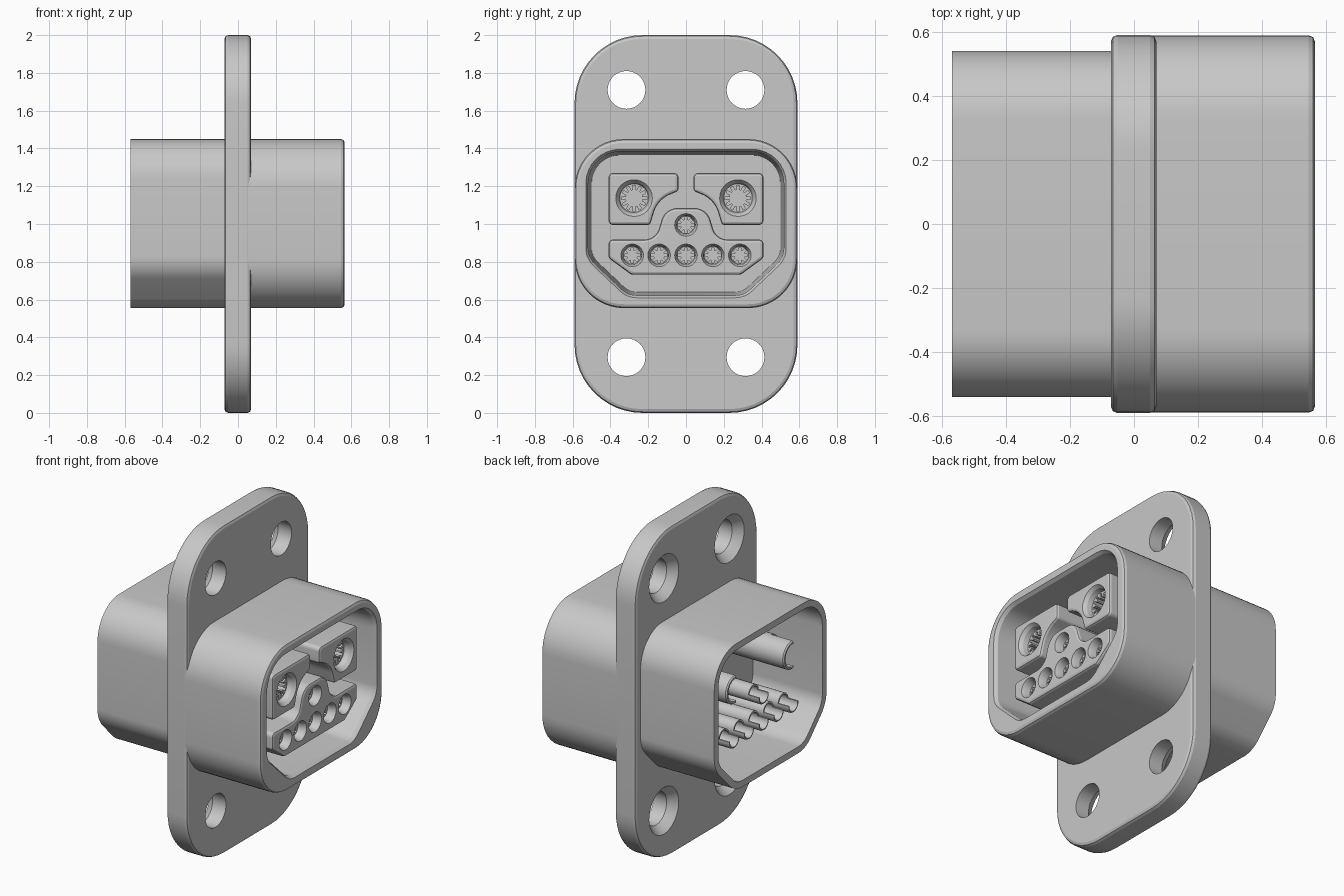
import bpy, bmesh, math
from mathutils import Vector

cube = bpy.data.objects.get("Cube")
if cube:
    bpy.data.objects.remove(cube)

grey = bpy.data.materials.new("plain_grey")
grey.use_nodes = True
COLOUR = (0.58, 0.58, 0.58, 1)
grey.diffuse_color = COLOUR
grey.node_tree.nodes["Principled BSDF"].inputs["Base Color"].default_value = COLOUR


def rounded(corners, steps=8):
    """Outline in the y-z plane; each corner is (y, z, fillet radius)."""
    out = []
    for i, (y, z, r) in enumerate(corners):
        p = Vector((y, z))
        a = (Vector(corners[i - 1][:2]) - p).normalized()
        b = (Vector(corners[(i + 1) % len(corners)][:2]) - p).normalized()
        half = a.angle(b) / 2
        centre = p + (a + b).normalized() * r / math.sin(half)
        start = p + a * r / math.tan(half) - centre
        turn = (p + b * r / math.tan(half) - centre).angle_signed(start)
        for k in range(steps + 1):
            t = turn * k / steps
            out.append(centre + Vector((start.x * math.cos(t) - start.y * math.sin(t),
                                        start.x * math.sin(t) + start.y * math.cos(t))))
    return out


def circle(y, z, r, n=32):
    return [Vector((y + r * math.cos(math.tau * k / n), z + r * math.sin(math.tau * k / n)))
            for k in range(n)]


def star(y, z, r_out, r_in, teeth):
    """Slotted bore outline: narrow slots between spring fingers."""
    out = []
    for k in range(teeth):
        for f, r in ((-.2, r_out), (.2, r_out), (.3, r_in), (.7, r_in)):
            t = math.tau * (k + f) / teeth
            out.append(Vector((y + r * math.cos(t), z + r * math.sin(t))))
    return out


def box(y, z, w, h):
    return [Vector((y + sy * w, z + sz * h)) for sy, sz in ((-1, -1), (1, -1), (1, 1), (-1, 1))]


def grow(pts, d):
    """Offset an outline along its normals."""
    n = len(pts)
    area = sum(pts[i - 1].x * pts[i].y - pts[i].x * pts[i - 1].y for i in range(n))
    s = 1 if area > 0 else -1
    out = []
    for i, p in enumerate(pts):
        t = (pts[(i + 1) % n] - pts[i - 1]).normalized()
        out.append(p + Vector((t.y, -t.x)) * d * s)
    return out


def loft(name, outline, sections):
    """Solid along x; each section is (x, outline offset)."""
    bm = bmesh.new()
    rings = [[bm.verts.new((x, p.x, p.y)) for p in grow(outline, d)] for x, d in sections]
    n = len(outline)
    for r0, r1 in zip(rings, rings[1:]):
        for i in range(n):
            j = (i + 1) % n
            bm.faces.new((r0[i], r0[j], r1[j], r1[i]))
    bm.faces.new(rings[0])
    bm.faces.new(rings[-1])
    bmesh.ops.recalc_face_normals(bm, faces=bm.faces)
    mesh = bpy.data.meshes.new(name)
    bm.to_mesh(mesh)
    bm.free()
    mesh.materials.append(grey)
    obj = bpy.data.objects.new(name, mesh)
    bpy.context.scene.collection.objects.link(obj)
    return obj


def finish(obj, cutters):
    """Subtract the cutters, then smooth the round faces."""
    for c in cutters:
        m = obj.modifiers.new("cut", "BOOLEAN")
        m.operation, m.solver, m.object = "DIFFERENCE", "EXACT", c
    deps = bpy.context.evaluated_depsgraph_get()
    mesh = bpy.data.meshes.new_from_object(obj.evaluated_get(deps))
    obj.modifiers.clear()
    obj.data = mesh
    for c in cutters:
        bpy.data.objects.remove(c)
    bpy.ops.object.select_all(action="DESELECT")
    obj.select_set(True)
    bpy.context.view_layer.objects.active = obj
    bpy.ops.object.shade_smooth_by_angle(angle=math.radians(20))


def soft_end(x, r, side):
    """Sections for a rounded edge finishing at x; side is the outward direction."""
    s = [(x - side * r, 0), (x - side * r * .3, -r * .3), (x, -r)]
    return s if side > 0 else s[::-1]


# Mounting flange with four countersunk holes
plate = rounded([(-.59, 0, .36), (.59, 0, .36), (.59, 2, .36), (-.59, 2, .36)], 12)
flange = loft("mounting_flange", plate, soft_end(-.072, .02, -1) + soft_end(.07, .02, 1))
finish(flange, [loft("screw_hole", circle(y, z, .1), [(-.08, .05), (-.07, .04), (-.02, 0), (.1, 0)])
                for y in (-.315, .315) for z in (.295, 1.71)])

# Mating shell with a chamfered, drafted cavity
outer = rounded([(-.589, .555, .26), (.589, .555, .26), (.589, 1.45, .26), (-.589, 1.45, .26)], 12)
cavity = rounded([(-.5, .83, .1), (-.3, .64, .1), (.3, .64, .1), (.5, .83, .1),
                  (.5, 1.365, .15), (-.5, 1.365, .15)])
shell = loft("mating_shell", outer, [(0, 0)] + soft_end(.565, .02, 1))
finish(shell, [loft("cavity", cavity, [(.15, 0), (.545, .018), (.58, .04)])])

# Rear shell, open at the back
rear = rounded([(-.54, .76, .17), (-.34, .555, .17), (.34, .555, .17), (.54, .76, .17),
                (.54, 1.45, .21), (-.54, 1.45, .21)], 10)
back = loft("rear_shell", rear, [(-.568, 0), (0, 0)])
finish(back, [loft("rear_cavity", rear, [(-.6, -.04), (-.1, -.04)])])

# Contact positions
signal = [(.1425 * k, .834) for k in range(-2, 3)] + [(0, .995)]
FACE = .52


def socket(y, z, r, teeth):
    funnel = loft("funnel", circle(y, z, r), [(FACE - .05, -r * .22), (FACE - .02, -r * .15),
                                              (FACE, 0), (FACE + .02, 0)])
    bore = loft("bore", star(y, z, r * .7, r * .45, teeth), [(FACE - .12, 0), (FACE - .04, 0)])
    return [funnel, bore]


# Two power blocks, mirrored
power_shape = [(-.41, 1.27, .025), (-.41, .995, .025), (-.19, .995, .02),
               (-.15, 1.13, .15), (-.04, 1.175, .02), (-.04, 1.27, .025)]
for side, name in ((1, "right"), (-1, "left")):
    shape = rounded([(y * side, z, r) for y, z, r in power_shape])
    block = loft("power_block_" + name, shape, [(.1, 0)] + soft_end(FACE, .015, 1))
    finish(block, socket(-.275 * side, 1.137, .097, 12))

# Signal block with six small sockets
half = [(.29, .732, .03), (.41, .82, .025), (.41, .918, .025), (.16, .918, .08), (.11, 1.085, .09)]
shape = rounded(half + [(-y, z, r) for y, z, r in reversed(half)])
block = loft("signal_block", shape, [(.1, 0)] + soft_end(FACE, .015, 1))
finish(block, [c for y, z in signal for c in socket(y, z, .06, 8)])


# Solder cup terminals inside the rear shell
def terminal(name, y, z, r, opening, length):
    pin = loft(name, circle(y, z, r), [(-.525, -r * .08), (-.518, 0), (-.08, 0)])
    oy, oz = opening
    slot = box(y + oy * r * 1.2, z + oz * r * 1.2, r * 1.1, r * 1.1)
    finish(pin, [loft("cup_bore", circle(y, z, r * .8), [(-.55, 0), (-.36, 0)]),
                 loft("cup_slot", slot, [(-.55, 0), (length - .525, 0)])])


for y in (-.275, .275):
    terminal("power_terminal", y, 1.137, .085, (-1, 0), .15)
for y, z in signal:
    terminal("signal_terminal", y, z, .05, (0, 1), .07)
